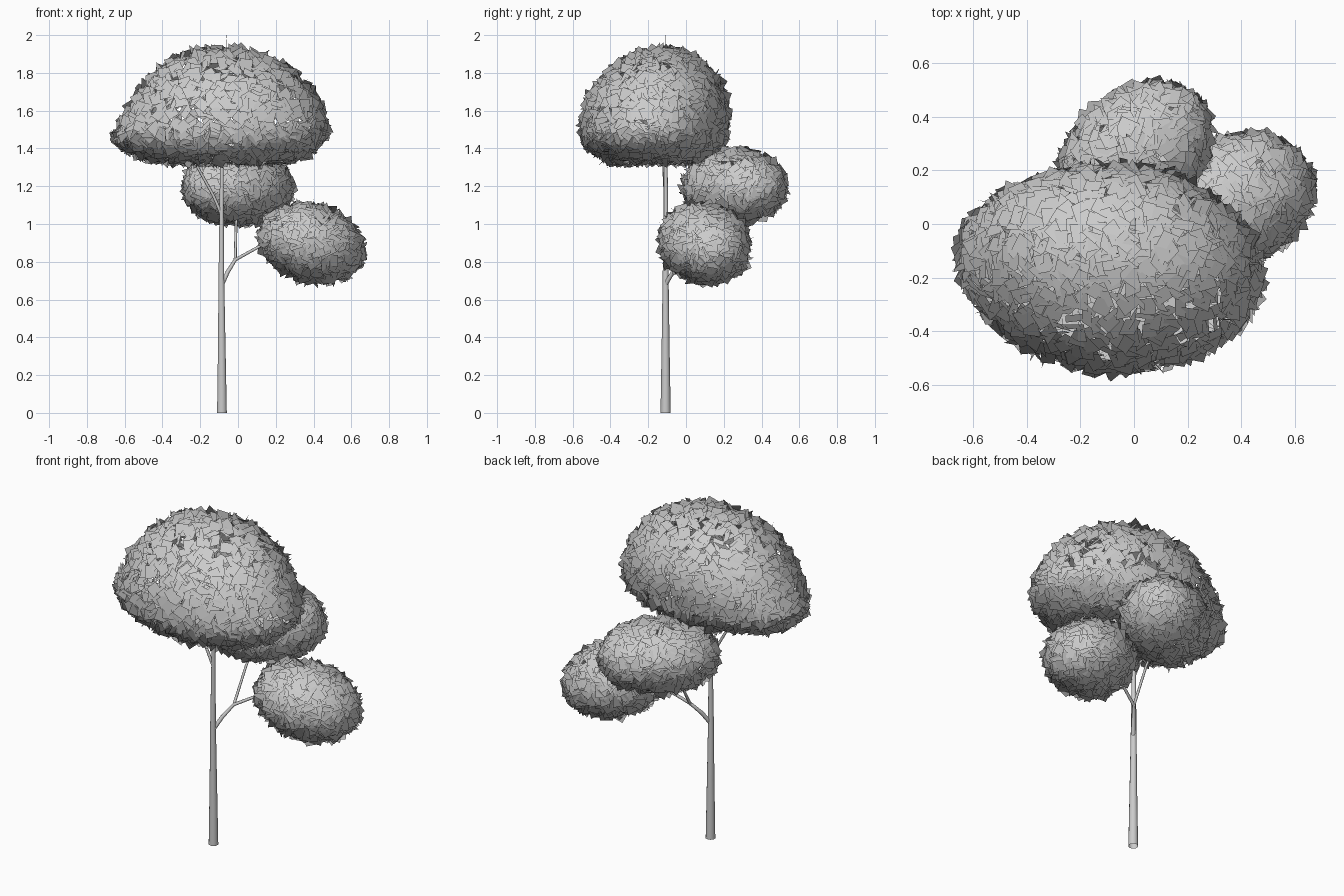
import bpy, bmesh, math, random
from mathutils import Vector, Matrix, Euler

if "Cube" in bpy.data.objects:
    bpy.data.objects.remove(bpy.data.objects["Cube"])

random.seed(7)


def limb(name, points, sides_res=2):
    """Tapered round limb through (x, y, z, radius) points."""
    cu = bpy.data.curves.new(name, 'CURVE')
    cu.dimensions = '3D'
    cu.bevel_depth = 1.0
    cu.bevel_resolution = sides_res
    sp = cu.splines.new('POLY')
    sp.points.add(len(points) - 1)
    for p, (x, y, z, r) in zip(sp.points, points):
        p.co = (x, y, z, 1)
        p.radius = r
    ob = bpy.data.objects.new(name, cu)
    bpy.context.collection.objects.link(ob)
    bpy.ops.object.select_all(action='DESELECT')
    ob.select_set(True)
    bpy.context.view_layer.objects.active = ob
    bpy.ops.object.convert(target='MESH')
    bpy.ops.object.shade_smooth_by_angle(angle=math.radians(50))


def foliage(name, shape, size, per_face):
    """Square leaf cards at loose angles around a deformed sphere, shaded like the sphere."""
    guide = bmesh.new()
    bmesh.ops.create_icosphere(guide, subdivisions=4, radius=1)
    for v in guide.verts:
        v.co = shape(v.co.normalized())
    guide.normal_update()
    if per_face:
        spots = [(f.calc_center_median(), f.normal.copy()) for f in guide.faces]
    else:
        spots = [(v.co.copy(), v.normal.copy()) for v in guide.verts]
    guide.free()
    bm = bmesh.new()
    normals = []
    for co, n in spots:
        tilt = Vector([random.gauss(0, 0.6) for _ in range(3)])
        facing = n + tilt
        if facing.dot(n) < 0:
            facing.negate()
        rot = facing.to_track_quat('Z', 'Y').to_matrix().to_4x4()
        spin = Matrix.Rotation(random.uniform(0, math.tau), 4, 'Z')
        h = size * random.uniform(0.9, 1.1) / 2
        m = Matrix.Translation(co + n * random.uniform(-0.018, -0.004)) @ rot @ spin
        f = bm.faces.new([bm.verts.new(m @ Vector((a * h, b * h, 0)))
                          for a, b in ((-1, -1), (1, -1), (1, 1), (-1, 1))])
        f.smooth = True
        normals += [n] * 4
    me = bpy.data.meshes.new(name)
    bm.to_mesh(me)
    bm.free()
    me.normals_split_custom_set_from_vertices(normals)
    bpy.context.collection.objects.link(bpy.data.objects.new(name, me))


def ellipsoid(center, radii, angles):
    rot = Euler([math.radians(a) for a in angles]).to_matrix()
    return lambda d: Vector(center) + rot @ Vector([a * r for a, r in zip(d, radii)])


def dome(d):
    """Broad crown: round top, flattened underside, drooping left lobe."""
    up = max(d.z, 0)
    flat = math.hypot(d.x, d.y)
    arch = math.sin(up * math.pi)
    if d.z < 0:
        gx = gy = flat ** -0.4 if flat > 0.05 else 1.0
        low = min(1, -d.z * 1.35)
        z = 1.49 - 0.16 * low
        k = 1 - 0.18 * low ** 2       # tuck the lower rim in slightly
    else:
        gx = 1 - (0.08 if d.x < 0 else 0.04) * arch
        gy = 1 + 0.06 * arch
        z = 1.49 + 0.445 * up
        k = 1
    droop = max(0, -d.x - 0.6)
    x = -0.08 + k * (0.56 * d.x * gx - 0.05 * droop)
    y = -0.17 + 0.05 * up + k * (0.38 * d.y * gy - 0.02 * d.x + 0.08 * droop)
    return Vector((x, y, z - 0.08 * droop * (1 if d.z > 0 else 0.5)))


# Trunk with a fine tip rising through the crown
limb("trunk", [(-0.085, -0.108, 0, 0.027), (-0.086, -0.108, 0.35, 0.021),
               (-0.088, -0.108, 0.7, 0.016), (-0.087, -0.106, 1.05, 0.012),
               (-0.085, -0.108, 1.35, 0.010), (-0.07, -0.11, 1.75, 0.006),
               (-0.06, -0.11, 2.0, 0.0008)], 3)

# Branches
limb("lower_branch", [(-0.085, -0.108, 0.68, 0.012), (-0.055, -0.07, 0.745, 0.011),
                      (-0.015, -0.02, 0.81, 0.009), (0.12, 0.03, 0.885, 0.008),
                      (0.36, 0.09, 0.96, 0.003)])
limb("back_branch", [(-0.015, -0.02, 0.805, 0.008), (-0.01, 0.09, 1.0, 0.007),
                     (0.0, 0.24, 1.2, 0.003)])
limb("crown_branch", [(-0.087, -0.106, 1.05, 0.009), (-0.13, -0.11, 1.15, 0.008),
                      (-0.23, -0.12, 1.33, 0.007), (-0.36, -0.15, 1.52, 0.003)])

# Leaf clumps
foliage("crown_foliage", dome, 0.066, True)
foliage("back_foliage", ellipsoid((0.0, 0.255, 1.195), (0.32, 0.23, 0.195), (5, 0, 40)),
        0.066, False)
foliage("right_foliage", ellipsoid((0.392, 0.097, 0.897), (0.285, 0.23, 0.2), (0, 15, 22)),
        0.066, False)
